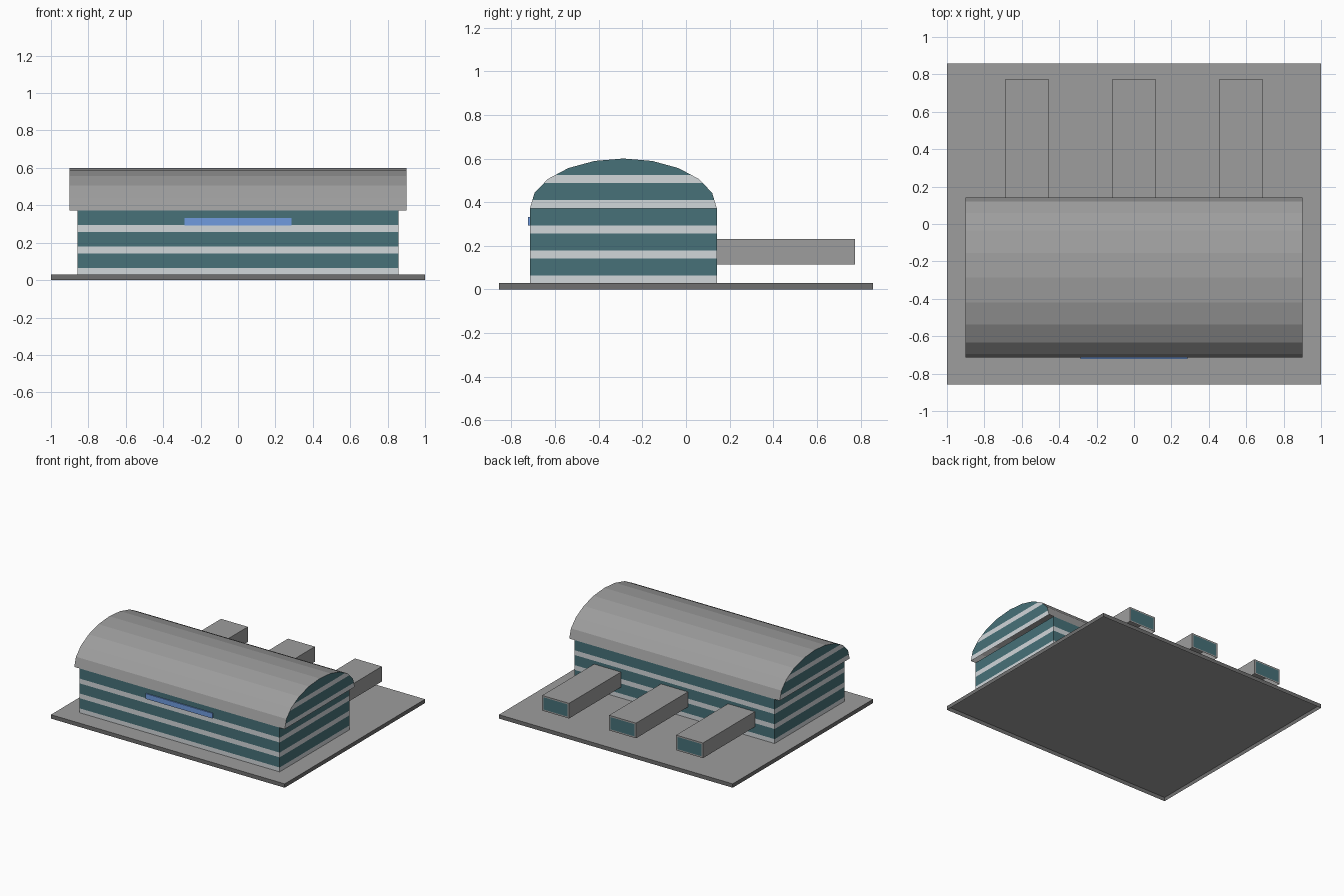
import bpy, bmesh, math

cube = bpy.data.objects.get("Cube")
if cube:
    bpy.data.objects.remove(cube, do_unlink=True)


def material(name, r, g, b):
    m = bpy.data.materials.new(name)
    m.use_nodes = True
    m.diffuse_color = (r, g, b, 1)
    m.node_tree.nodes["Principled BSDF"].inputs["Base Color"].default_value = (r, g, b, 1)
    return m


GREY = material("concrete grey", 0.34, 0.34, 0.34)
DARK = material("dark edge grey", 0.16, 0.16, 0.16)
LIGHT = material("light cladding", 0.64, 0.68, 0.70)
GLASS = material("teal glass", 0.063, 0.165, 0.19)
BLUE = material("blue sign", 0.16, 0.33, 0.74)

# Glazing bands shared by the walls and the gables
BAND_START, BAND_STEP, BAND_HEIGHT = 0.064, 0.115, 0.078
EAVES = BAND_START + 2 * BAND_STEP + BAND_HEIGHT
HALL_Y, HALL_DEPTH = -0.287, 0.428
BASE_TOP = 0.03


def prism(name, profile, half_x, mats, centre_x=0):
    """Extrude a (y, z) outline along x."""
    bm = bmesh.new()
    face = bm.faces.new([bm.verts.new((centre_x - half_x, y, z)) for y, z in profile])
    new = bmesh.ops.extrude_face_region(bm, geom=[face])["geom"]
    bmesh.ops.translate(bm, vec=(2 * half_x, 0, 0),
                        verts=[v for v in new if isinstance(v, bmesh.types.BMVert)])
    bmesh.ops.recalc_face_normals(bm, faces=bm.faces)
    bm.normal_update()
    mesh = bpy.data.meshes.new(name)
    ob = bpy.data.objects.new(name, mesh)
    bpy.context.collection.objects.link(ob)
    for m in mats:
        mesh.materials.append(m)
    return ob, bm


def finish(ob, bm):
    bm.normal_update()
    bm.to_mesh(ob.data)
    bm.free()


def rectangle(y0, y1, z0, z1):
    return [(y0, z0), (y1, z0), (y1, z1), (y0, z1)]


def remove_faces(bm, rule):
    """Leave a shell open below or where it meets another part."""
    bmesh.ops.delete(bm, geom=[f for f in bm.faces if rule(f.normal)], context='FACES')


def cut_bands(bm):
    for k in range(5):
        for h in (0, BAND_HEIGHT):
            bmesh.ops.bisect_plane(bm, geom=bm.verts[:] + bm.edges[:] + bm.faces[:],
                                   plane_co=(0, 0, BAND_START + k * BAND_STEP + h),
                                   plane_no=(0, 0, 1))
    bm.normal_update()


def is_glass(face):
    zs = [v.co.z for v in face.verts]
    mid = (min(zs) + max(zs)) / 2 - BAND_START
    return mid > 0 and mid % BAND_STEP < BAND_HEIGHT


# Ground slab with darker rim, open below
ob, bm = prism("ground_slab", rectangle(-0.857, 0.857, 0, BASE_TOP), 1, [GREY, DARK])
remove_faces(bm, lambda n: n.z < -0.9)
for f in bm.faces:
    f.material_index = int(f.normal.z < 0.5)
finish(ob, bm)

# Banded hall walls
ob, bm = prism("hall_walls", rectangle(HALL_Y - HALL_DEPTH, HALL_Y + HALL_DEPTH, BASE_TOP, EAVES),
               0.857, [LIGHT, GLASS])
remove_faces(bm, lambda n: abs(n.z) > 0.9)
cut_bands(bm)
for f in bm.faces:
    f.material_index = int(is_glass(f))
finish(ob, bm)

# Barrel roof shell with banded gables
SEGMENTS = 10
arc = [math.pi * i / SEGMENTS for i in range(SEGMENTS + 1)]
profile = [(HALL_Y + HALL_DEPTH * math.cos(a), EAVES + 0.228 * math.sin(a)) for a in arc]
ob, bm = prism("barrel_roof", profile, 0.9, [GREY, LIGHT, GLASS])
remove_faces(bm, lambda n: n.z < -0.9)
cut_bands(bm)
for f in bm.faces:
    if abs(f.normal.x) > 0.5:
        f.material_index = 2 if is_glass(f) else 1
finish(ob, bm)

# Three rear wings, open below, each with a glazed end
for side, x in (("right", -0.573), ("middle", 0), ("left", 0.573)):
    ob, bm = prism("rear_wing_" + side, rectangle(0.14, 0.775, 0.114, 0.231), 0.115,
                   [GREY, GLASS], x)
    remove_faces(bm, lambda n: n.z < -0.9 or n.y < -0.9)
    end = max(bm.faces, key=lambda f: f.normal.y)
    bmesh.ops.inset_region(bm, faces=[end], thickness=0.016, use_boundary=True)
    end.material_index = 1
    finish(ob, bm)

# Front sign strip
front = HALL_Y - HALL_DEPTH
finish(*prism("front_sign", rectangle(front - 0.008, front, 0.293, 0.333), 0.286, [BLUE]))
